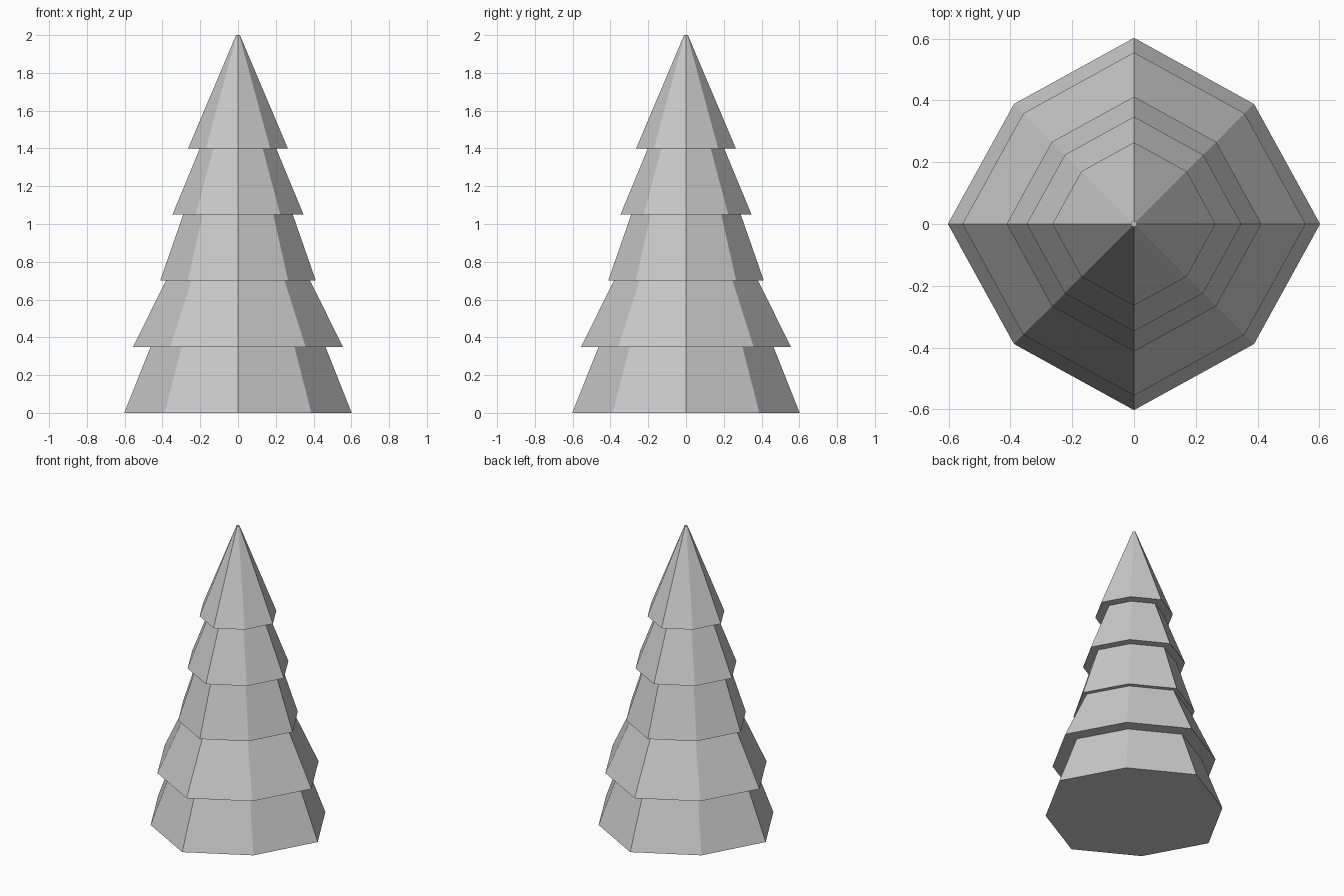
import bpy, bmesh, math

if "Cube" in bpy.data.objects:
    bpy.data.objects.remove(bpy.data.objects["Cube"])

DIAGONAL = 0.912  # diagonal corners sit slightly closer in than the axis corners

# Outline of the stacked tiers from base to tip: (radius, height)
profile = [
    (0.602, 0.0), (0.463, 0.35),
    (0.555, 0.35), (0.382, 0.70),
    (0.412, 0.70), (0.29, 1.05),
    (0.347, 1.05), (0.202, 1.40),
    (0.264, 1.40), (0.01, 2.0),
]


def octagon(bm, radius, z):
    ring = []
    for i in range(8):
        a = i * math.pi / 4
        r = radius * (DIAGONAL if i % 2 else 1)
        ring.append(bm.verts.new((r * math.cos(a), r * math.sin(a), z)))
    return ring


# Tiered foliage: eight-sided rings bridged into sloped sides and flat ledges
bm = bmesh.new()
rings = [octagon(bm, r, z) for r, z in profile]
for low, high in zip(rings, rings[1:]):
    for i in range(8):
        j = (i + 1) % 8
        bm.faces.new((low[i], low[j], high[j], high[i]))

# Flat base and tiny flat tip
bm.faces.new(rings[0][::-1])
bm.faces.new(rings[-1])
bmesh.ops.recalc_face_normals(bm, faces=bm.faces[:])

mesh = bpy.data.meshes.new("tree_foliage")
bm.to_mesh(mesh)
bm.free()
tree = bpy.data.objects.new("tree_foliage", mesh)
bpy.context.collection.objects.link(tree)
